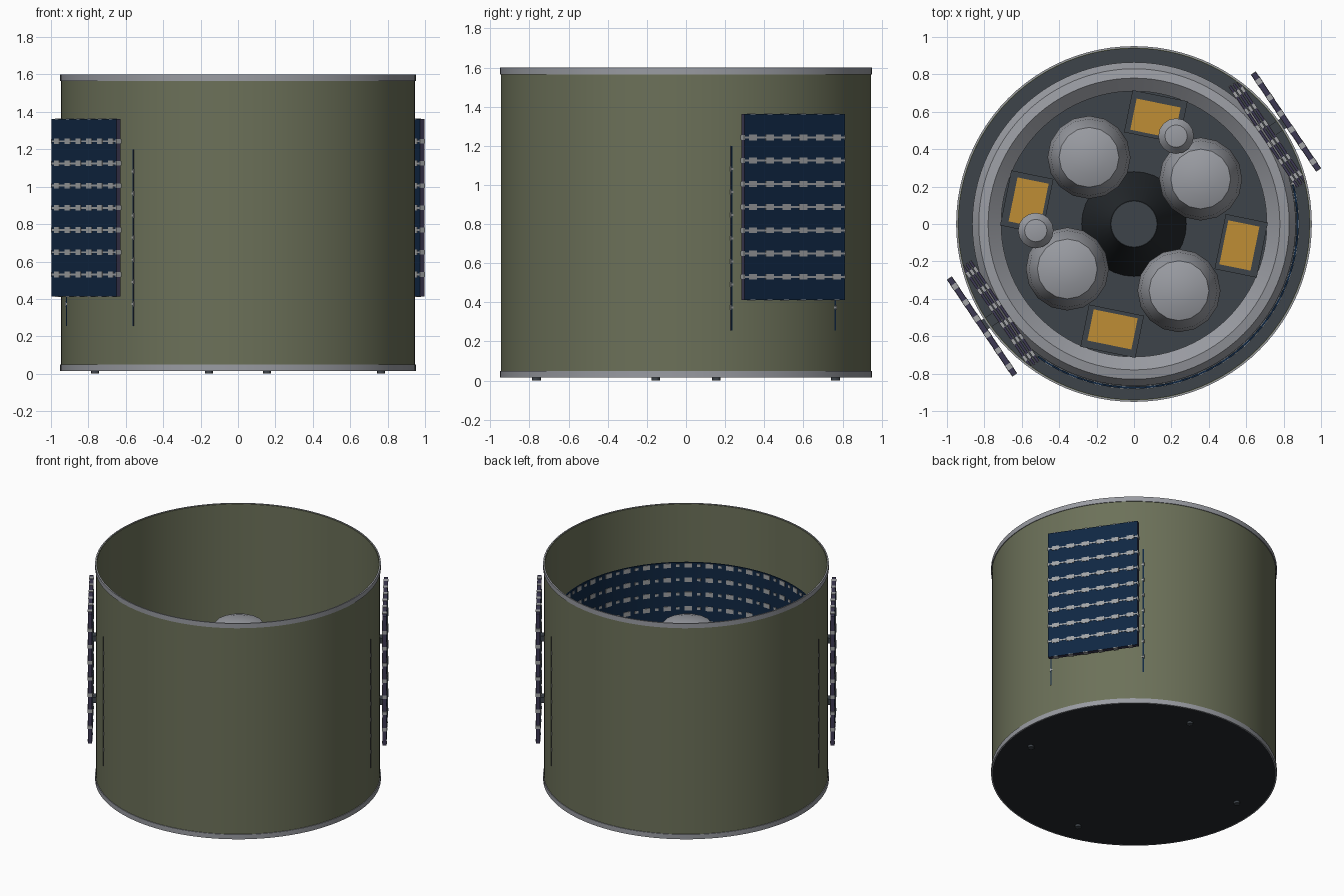
import bpy, bmesh, math
from mathutils import Matrix, Vector

if "Cube" in bpy.data.objects:
    bpy.data.objects.remove(bpy.data.objects["Cube"])


def material(name, r, g, b):
    m = bpy.data.materials.new(name)
    m.use_nodes = True
    m.diffuse_color = (r, g, b, 1)
    m.node_tree.nodes["Principled BSDF"].inputs["Base Color"].default_value = (r, g, b, 1)
    return m


olive = material("olive", 0.15, 0.165, 0.1)
grey = material("metal grey", 0.32, 0.33, 0.36)
dark = material("dark grey", 0.048, 0.057, 0.068)
black = material("near black", 0.018, 0.022, 0.026)
gold = material("gold", 0.52, 0.27, 0.035)
navy = material("cell navy", 0.005, 0.02, 0.055)
edge = material("panel edge", 0.045, 0.04, 0.085)
silver = material("cell silver", 0.36, 0.37, 0.38)


def finish(name, bm, mats, smooth=True):
    bmesh.ops.recalc_face_normals(bm, faces=bm.faces)
    me = bpy.data.meshes.new(name)
    bm.to_mesh(me)
    bm.free()
    for m in mats:
        me.materials.append(m)
    ob = bpy.data.objects.new(name, me)
    bpy.context.collection.objects.link(ob)
    if smooth:
        bpy.ops.object.select_all(action="DESELECT")
        ob.select_set(True)
        bpy.context.view_layer.objects.active = ob
        bpy.ops.object.shade_smooth_by_angle(angle=math.radians(30))
    return ob


def lathe(name, profile, mat, steps=96, at=(0, 0, 0), closed=False):
    """Revolve (radius, height) points about the vertical axis."""
    bm = bmesh.new()
    verts = [bm.verts.new((r, 0, z)) for r, z in profile]
    edges = [bm.edges.new(p) for p in zip(verts, verts[1:])]
    if closed:
        edges.append(bm.edges.new((verts[-1], verts[0])))
    bmesh.ops.spin(bm, geom=verts + edges, cent=(0, 0, 0), axis=(0, 0, 1),
                   angle=math.tau, steps=steps, use_duplicate=False)
    bmesh.ops.remove_doubles(bm, verts=bm.verts, dist=0.0005)
    bmesh.ops.translate(bm, verts=bm.verts, vec=at)
    return finish(name, bm, [mat])


def tube(name, r0, r1, z0, z1, mat):
    return lathe(name, [(r0, z0), (r1, z0), (r1, z1), (r0, z1)], mat, closed=True)


def box(bm, az, center, size, index=0):
    """Box in a frame turned by az degrees: x radial, y tangential."""
    mx = (Matrix.Rotation(math.radians(az), 4, "Z") @ Matrix.Translation(center)
          @ Matrix.Diagonal(Vector(size)).to_4x4())
    verts = bmesh.ops.create_cube(bm, size=1, matrix=mx)["verts"]
    faces = {f for v in verts for f in v.link_faces}
    for f in faces:
        f.material_index = index
    return faces


def polar(radius, az):
    a = math.radians(az)
    return radius * math.cos(a), radius * math.sin(a)


# Open shell with end bands and floor
tube("shell", 0.938, 0.946, 0.03, 1.597, olive)
tube("upper_band", 0.943, 0.951, 1.565, 1.6, grey)
tube("lower_band", 0.943, 0.951, 0.015, 0.05, grey)
lathe("floor_plate", [(0, 0.015), (0.943, 0.015), (0.943, 0.05), (0, 0.05)], black)
tube("floor_top", 0.86, 0.938, 0.05, 0.056, dark)

# Inner body with rounded ring and deck
lathe("body_ring", [(0.865, 0.05), (0.865, 0.44), (0.83, 0.49), (0.78, 0.5),
                    (0.71, 0.44), (0.71, 0.38)], grey)
lathe("deck", [(0, 0.4), (0.715, 0.4)], dark)

# Central engine cone
lathe("engine_cone", [(0, 0.8), (0.125, 0.8), (0.2, 0.62), (0.28, 0.4)], black, 32)
lathe("engine_cap", [(0, 0.806), (0.12, 0.806), (0.12, 0.8)], dark, 32)

# Tanks, equipment boxes and feet, four of each
for k in range(4):
    tx, ty = polar(0.43, 34 + 90 * k)
    lathe("tank_%d" % (k + 1), [(0, 0.985), (0.09, 0.98), (0.16, 0.955), (0.205, 0.86),
                                (0.222, 0.74), (0.222, 0.4)], grey, 16, (tx, ty, 0))
    az = 78.5 + 90 * k
    bm = bmesh.new()
    box(bm, az, (0.585, 0, 0.49), (0.23, 0.3, 0.2))
    box(bm, az, (0.575, 0, 0.592), (0.17, 0.24, 0.008), 1)
    finish("equipment_box_%d" % (k + 1), bm, [dark, gold], False)
    fx, fy = polar(0.78, az)
    lathe("foot_%d" % (k + 1), [(0, 0), (0.022, 0), (0.022, 0.016)], dark, 12, (fx, fy, 0))

# Two small pressure bottles on posts
for k, (x, y) in enumerate([(0.225, 0.47), (-0.525, -0.035)]):
    lathe("bottle_%d" % (k + 1), [(0, 1.0), (0.06, 0.99), (0.095, 0.95), (0.095, 0.9),
                                  (0.05, 0.84), (0.03, 0.8), (0.03, 0.4)], grey, 16, (x, y, 0))


def flat_panel(name, az, dist, width, thick, z0, z1, rows, cols=6):
    bm = bmesh.new()
    height, mid = z1 - z0, (z0 + z1) / 2
    for f in box(bm, az, (dist, 0, mid), (thick, width, height)):
        f.normal_update()
        radial = Vector((*polar(1, az), 0))
        f.material_index = 0 if abs(f.normal.dot(radial)) > 0.9 else 1
    pitch = width / cols
    for c in range(cols):
        y = (c + 0.5) * pitch - width / 2
        # Silver clips on the top and bottom edges
        for z in (z0, z1):
            box(bm, az, (dist, y, z), (thick + 0.004, 0.03, 0.006), 2)
        for r in range(1, rows):
            box(bm, az, (dist, y, z0 + r * height / rows), (thick + 0.006, 0.05, 0.03), 2)
    # Thin conductors joining the contacts
    for r in range(1, rows):
        z = z0 + r * height / rows
        box(bm, az, (dist, 0, z), (thick + 0.004, width + 0.003, 0.01), 2)
        for s in (-1, 1):
            box(bm, az, (dist, s * width / 2, z), (thick + 0.004, 0.006, 0.025), 2)
    finish(name, bm, [navy, edge, silver], False)


# Folded solar panels on two opposite sides
for side, az in (("left", 34), ("right", 214)):
    flat_panel(side + "_outer_panel", az, 0.98, 0.62, 0.028, 0.412, 1.362, 8)
    for k, dist in enumerate((0.837, 0.861, 0.885)):
        flat_panel("%s_folded_panel_%d" % (side, k + 1), az, dist, 0.648, 0.014,
                   0.255, 1.2, 8)
    # Hinge brackets through the shell
    bm = bmesh.new()
    for z in (0.6, 1.05):
        box(bm, az, (0.93, 0, z), (0.09, 0.06, 0.04))
    finish(side + "_hinge_brackets", bm, [dark], False)

# Curved solar array inside the front half of the shell
bm = bmesh.new()
span, steps, z0, z1 = 140, 56, 0.255, 1.2
start = -56 - span / 2
arcs = []
for r, z in ((0.87, z0), (0.88, z0), (0.88, z1), (0.87, z1)):
    arcs.append([bm.verts.new((*polar(r, start + span * i / steps), z))
                 for i in range(steps + 1)])
for a, b in zip(arcs, arcs[1:] + arcs[:1]):
    for i in range(steps):
        bm.faces.new((a[i], a[i + 1], b[i + 1], b[i]))
for i in (0, steps):
    bm.faces.new([a[i] for a in arcs])
finish("curved_array", bm, [navy])
bm = bmesh.new()
for c in range(15):
    az = start + span * (c + 0.5) / 15
    for r in range(1, 10):
        z = z0 + (z1 - z0) * (r - 0.2) / 9
        box(bm, az, (0.875, 0, z), (0.018, 0.05, 0.032))
        box(bm, az + span / 30, (0.875, 0, z), (0.018, 0.025, 0.018))
finish("curved_array_contacts", bm, [silver], False)
